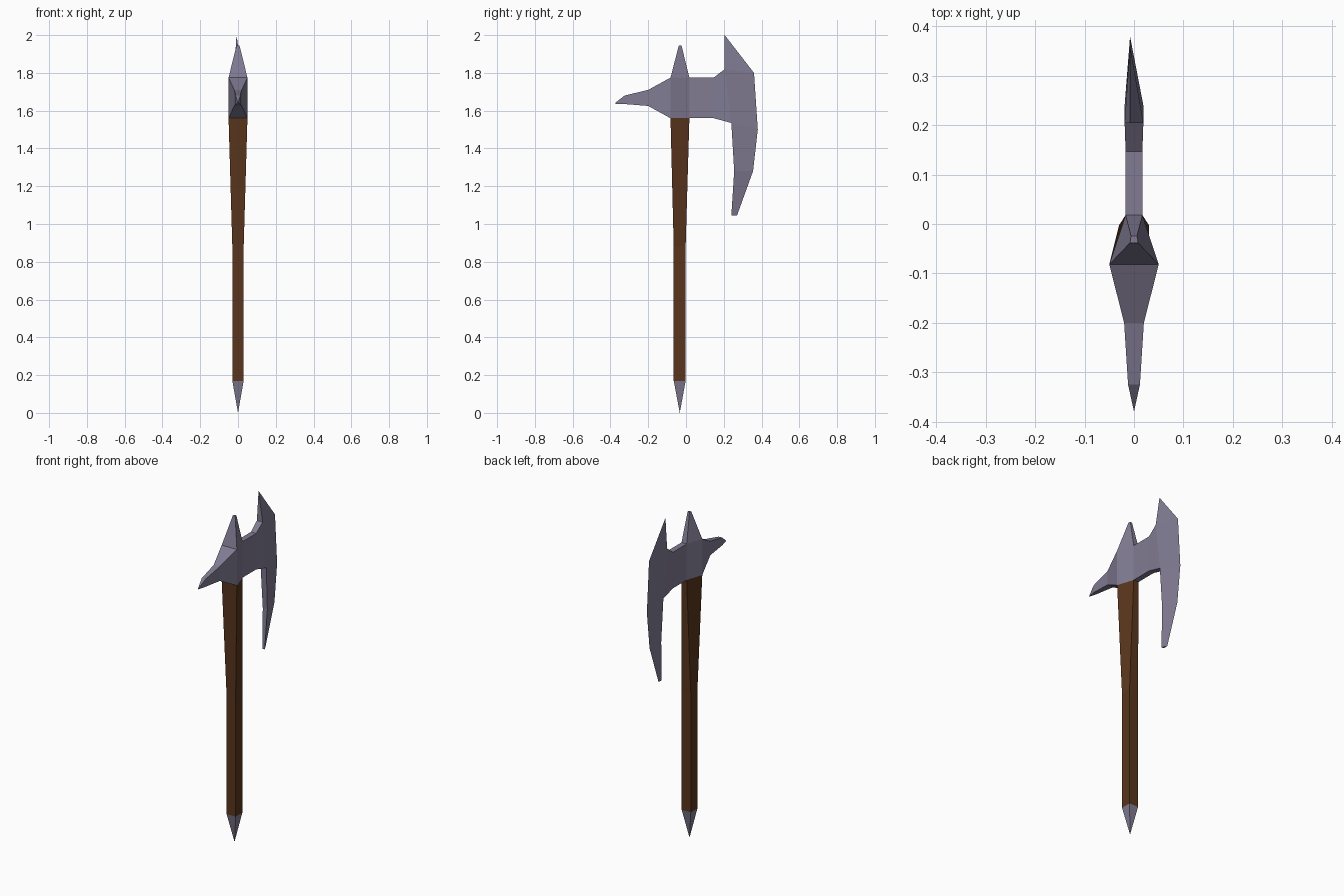
import bpy, bmesh

if "Cube" in bpy.data.objects:
    bpy.data.objects.remove(bpy.data.objects["Cube"])


def material(name, rgb):
    m = bpy.data.materials.new(name)
    m.diffuse_color = (*rgb, 1)
    m.use_nodes = True
    m.node_tree.nodes["Principled BSDF"].inputs["Base Color"].default_value = m.diffuse_color
    return m


wood = material("dark_wood", (0.10, 0.036, 0.012))
steel = material("steel", (0.22, 0.20, 0.29))


def loft(name, rings, mat):
    """Skin a row of rings with equal point counts, capping both ends."""
    bm = bmesh.new()
    rows = [[bm.verts.new(p) for p in ring] for ring in rings]
    n = len(rows[0])
    for a, b in zip(rows, rows[1:]):
        for i in range(n):
            j = (i + 1) % n
            bm.faces.new((a[i], a[j], b[j], b[i]))
    bm.faces.new(rows[0])
    bm.faces.new(rows[-1])
    bmesh.ops.remove_doubles(bm, verts=bm.verts, dist=0.0005)
    bmesh.ops.recalc_face_normals(bm, faces=bm.faces)
    me = bpy.data.meshes.new(name)
    bm.to_mesh(me)
    bm.free()
    me.materials.append(mat)
    ob = bpy.data.objects.new(name, me)
    bpy.context.collection.objects.link(ob)
    return ob


def level(z, y0, w0, y1, w1):
    """Horizontal trapezoid: half width w0 at y0, w1 at y1."""
    return [(-w0, y0, z), (w0, y0, z), (w1, y1, z), (-w1, y1, z)]


def slab(w, y_low, z_low, y_top, z_top):
    """Upright rectangle across the head, half width w."""
    return [(-w, y_low, z_low), (w, y_low, z_low), (w, y_top, z_top), (-w, y_top, z_top)]


# Handle, square below and flaring into the head's wedge section
loft("handle", [level(0.17, -0.065, 0.03, -0.002, 0.03),
                level(0.88, -0.065, 0.03, -0.002, 0.03),
                level(1.56, -0.082, 0.05, 0.018, 0.017)], wood)

# Pointed foot
loft("foot_spike", [level(0.0, -0.033, 0, -0.033, 0),
                    level(0.17, -0.065, 0.03, -0.002, 0.03)], steel)

# Head running from the back pick to the blade
loft("head", [slab(0, -0.38, 1.637, -0.38, 1.637),
              slab(0.012, -0.325, 1.635, -0.325, 1.68),
              slab(0.02, -0.2, 1.625, -0.2, 1.71),
              slab(0.05, -0.082, 1.56, -0.082, 1.775),
              slab(0.017, 0.018, 1.56, 0.018, 1.775),
              slab(0.017, 0.147, 1.56, 0.147, 1.775),
              slab(0.019, 0.24, 1.535, 0.205, 1.82)], steel)

# Top spike
loft("top_spike", [level(1.775, -0.082, 0.05, 0.018, 0.017),
                   level(1.945, -0.038, 0.008, -0.024, 0.006)], steel)

# Bearded blade: back (y, z, half thickness) and cutting edge (y, z) per row
EDGE_X = -0.008
rows = [(0.205, 2.0, 0, 0.205, 2.0),
        (0.205, 1.82, 0.019, 0.36, 1.80),
        (0.24, 1.535, 0.019, 0.38, 1.5),
        (0.255, 1.28, 0.015, 0.355, 1.28),
        (0.24, 1.045, 0.008, 0.27, 1.045)]
loft("blade", [[((-w if w else EDGE_X), y, z), ((w if w else EDGE_X), y, z), (EDGE_X, ey, ez)]
               for y, z, w, ey, ez in rows], steel)
